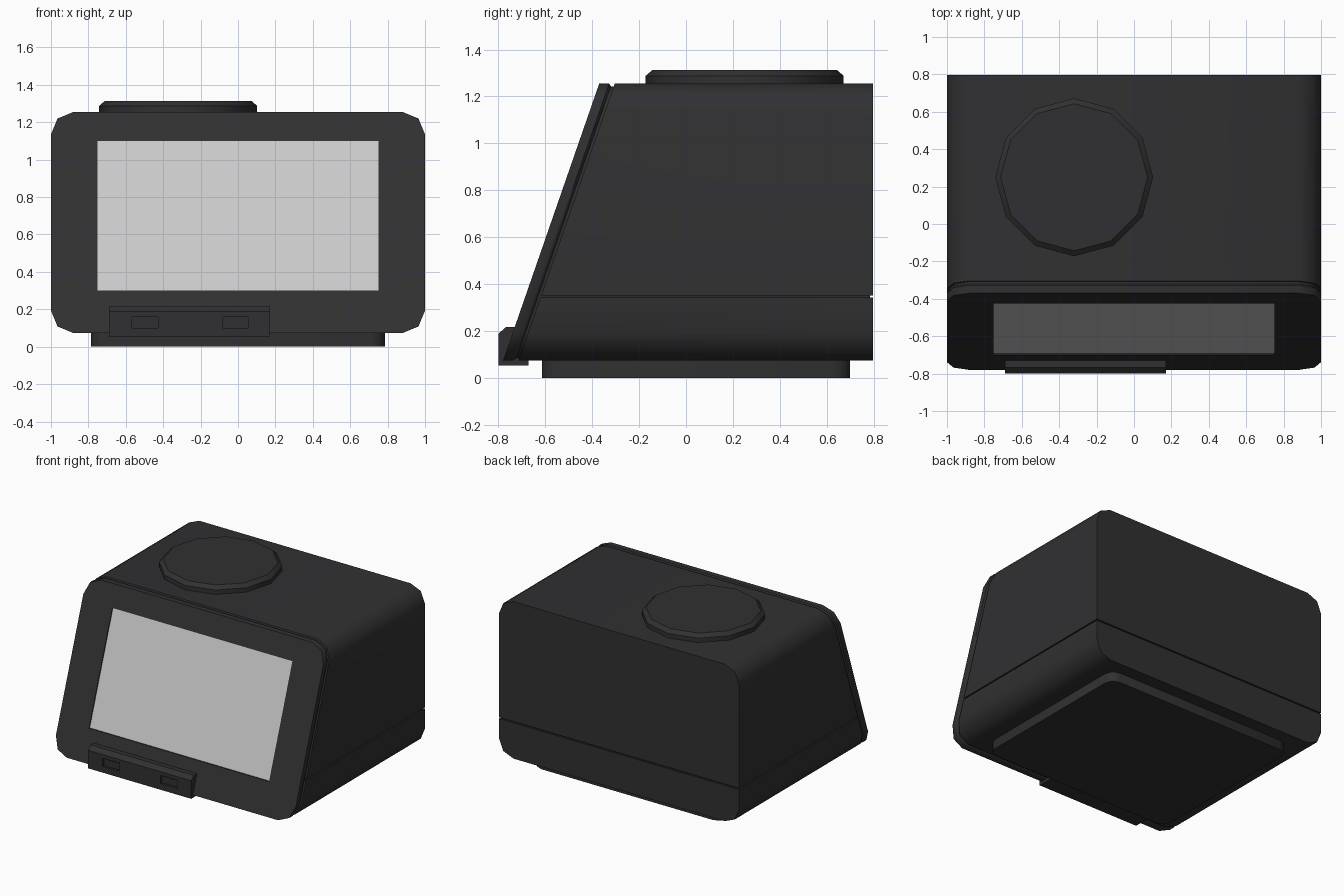
import bpy, bmesh, math

if "Cube" in bpy.data.objects:
    bpy.data.objects.remove(bpy.data.objects["Cube"])

TOP, BOTTOM, BACK = 1.255, 0.073, 0.797


def material(name, color):
    m = bpy.data.materials.new(name)
    m.diffuse_color = color
    m.use_nodes = True
    m.node_tree.nodes["Principled BSDF"].inputs["Base Color"].default_value = m.diffuse_color
    return m


DARK = material("dark_plastic", (0.03, 0.03, 0.032, 1))


def slope(z):
    """y of the slanted front at height z"""
    return -0.37 - 0.347 * (TOP - z)


def outline(a0, a1, b0, b1, radii, segs=2):
    """Rectangle with corner radii: low-right, high-right, high-left, low-left"""
    pts = []
    corners = [(a1, b0, -1, 1), (a1, b1, -1, -1), (a0, b1, 1, -1), (a0, b0, 1, 1)]
    for k, ((a, b, sa, sb), r) in enumerate(zip(corners, radii)):
        if r <= 0:
            pts.append((a, b))
            continue
        for i in range(segs + 1):
            t = math.radians(-90 + 90 * k + 90 * i / segs)
            pts.append((a + sa * r + r * math.cos(t), b + sb * r + r * math.sin(t)))
    return pts


def loft(name, rings, mat=DARK):
    """Closed solid through rings with equal point counts"""
    bm = bmesh.new()
    loops = [[bm.verts.new(p) for p in ring] for ring in rings]
    for a, b in zip(loops, loops[1:]):
        for i in range(len(a)):
            j = (i + 1) % len(a)
            bm.faces.new((a[i], a[j], b[j], b[i]))
    bm.faces.new(loops[0])
    bm.faces.new(loops[-1])
    bmesh.ops.recalc_face_normals(bm, faces=bm.faces)
    me = bpy.data.meshes.new(name)
    bm.to_mesh(me)
    bm.free()
    ob = bpy.data.objects.new(name, me)
    bpy.context.collection.objects.link(ob)
    if mat:
        me.materials.append(mat)
    return ob


def slant(pts, off):
    return [(x, slope(z) + off, z) for x, z in pts]


def flat_y(pts, y):
    return [(x, y, z) for x, z in pts]


def cut(ob, cutter):
    mod = ob.modifiers.new("cut", "BOOLEAN")
    mod.operation, mod.object = "DIFFERENCE", cutter
    bpy.context.view_layer.update()
    bpy.context.view_layer.objects.active = ob
    bpy.ops.object.modifier_apply(modifier=mod.name)
    bpy.data.objects.remove(cutter)


def smooth(ob, deg):
    ob.data.shade_smooth()
    ob.data.set_sharp_from_angle(angle=math.radians(deg))


R, G = 0.12, 0.012

# slanted front bezel with a small chamfer at its rear edge
full = outline(-1, 1, BOTTOM, TOP, [R] * 4)
inner = outline(-1 + G, 1 - G, BOTTOM + G, TOP - G, [R - G] * 4)
bezel = loft("front_bezel", [slant(full, 0), slant(full, 0.042), slant(inner, 0.054)])
window = outline(-0.75, 0.75, 0.30, 1.10, [0] * 4)
cut(bezel, loft("window_cutter", [slant(window, -0.05), slant(window, 0.02)], None))
smooth(bezel, 46)

# screen
screen = loft("screen", [slant(window, 0.008), slant(window, 0.03)],
              material("screen_grey", (0.6, 0.6, 0.6, 1)))

# inner core, seen only in the seams
core = loft("inner_core", [slant(inner, 0.05), flat_y(inner, BACK - G)])
smooth(core, 46)

# upper shell and lower tray, parted by a fine seam
for name, z0, z1, radii in (("upper_shell", 0.352, TOP, (0, R, R, 0)),
                            ("lower_tray", BOTTOM, 0.342, (R, 0, 0, R))):
    o = outline(-1, 1, z0, z1, radii)
    shell = loft(name, [slant(o, 0.066), flat_y(o, BACK)])
    smooth(shell, 46)

# foot
foot_outline = outline(-0.785, 0.785, -0.615, 0.70, [0.07] * 4)
foot = loft("foot", [[(x, y, z) for x, y in foot_outline] for z in (0, 0.10)])
smooth(foot, 46)

# twelve-sided round pad on top
pad = loft("top_pad", [
    [(-0.32 + r * math.cos(i * math.pi / 6), 0.25 + r * math.sin(i * math.pi / 6), z)
     for i in range(12)]
    for r, z in ((0.422, 1.24), (0.422, 1.288), (0.393, 1.313))])
smooth(pad, 35)

# button bar below the screen, with two recessed buttons
profile = [(-0.80, 0.052), (-0.672, 0.052), (-0.672, 0.13), (-0.72, 0.216),
           (-0.768, 0.216), (-0.80, 0.188)]
bar = loft("button_bar", [[(x, y, z) for y, z in profile] for x in (-0.69, 0.17)])
for x in (-0.498, -0.015):
    hole = outline(x - 0.069, x + 0.069, 0.10, 0.16, [0] * 4)
    cut(bar, loft("button_cutter", [flat_y(hole, -0.85), flat_y(hole, -0.785)], None))
    key = outline(x - 0.062, x + 0.062, 0.107, 0.153, [0] * 4)
    loft("button", [flat_y(key, -0.79), flat_y(key, -0.78)])
